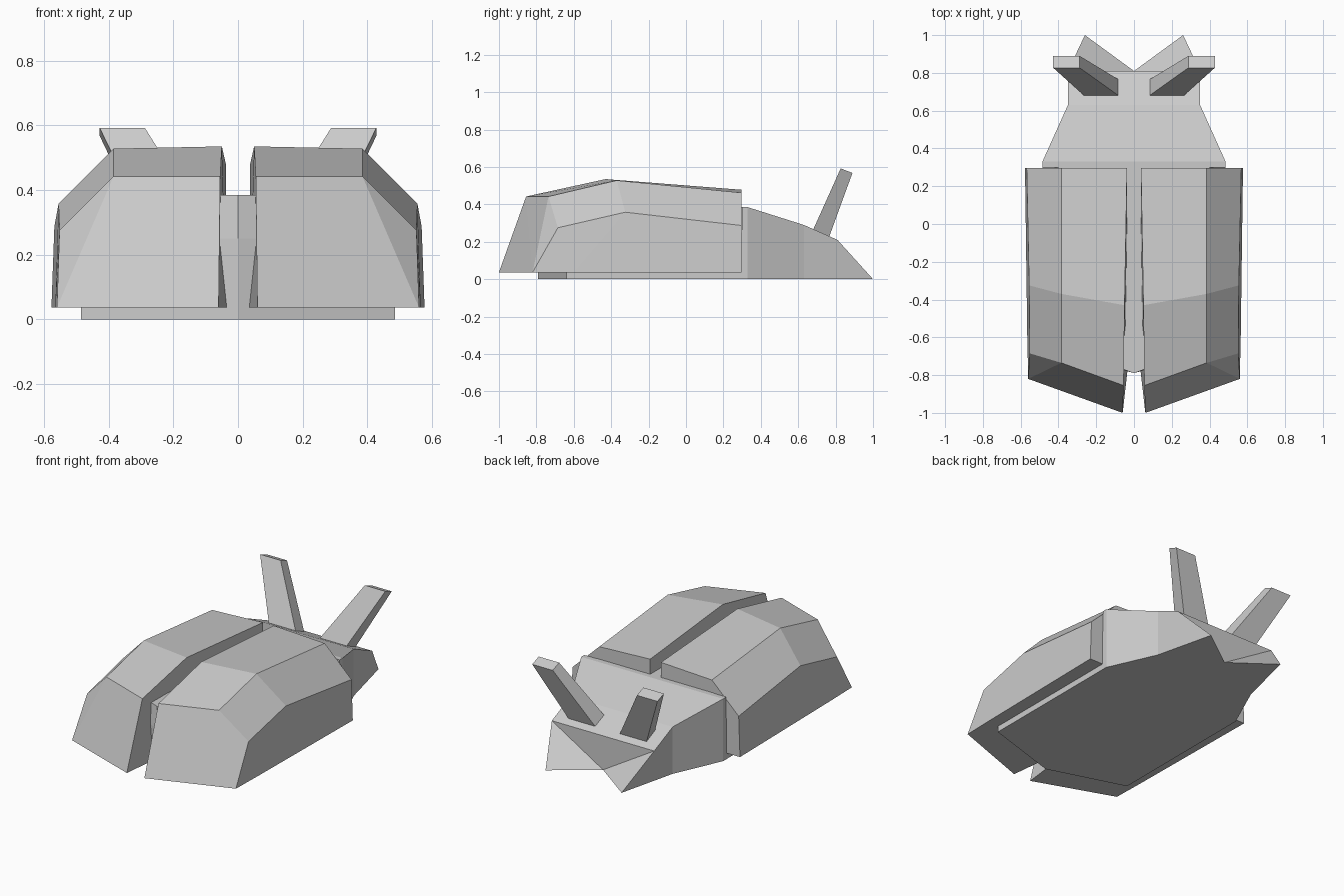
import bpy
import bmesh

cube = bpy.data.objects.get("Cube")
if cube:
    bpy.data.objects.remove(cube, do_unlink=True)

grey = bpy.data.materials.new("light grey")
grey.use_nodes = True
grey.diffuse_color = (0.6, 0.6, 0.6, 1)
grey.node_tree.nodes["Principled BSDF"].inputs["Base Color"].default_value = grey.diffuse_color


def loft(name, rings, mirror=False):
    """Skin matching rings of points and close both ends with a fan."""
    bm = bmesh.new()
    loops = [[bm.verts.new(p) for p in ring] for ring in rings]
    n = len(loops[0])
    for a, b in zip(loops, loops[1:]):
        for i in range(n):
            j = (i + 1) % n
            bm.faces.new((a[i], a[j], b[j], b[i]))
    for end in (loops[0], loops[-1]):
        for i in range(n - 2):
            bm.faces.new((end[-1], end[i], end[i + 1]))
    bmesh.ops.recalc_face_normals(bm, faces=bm.faces)
    mesh = bpy.data.meshes.new(name)
    bm.to_mesh(mesh)
    bm.free()
    mesh.materials.append(grey)
    obj = bpy.data.objects.new(name, mesh)
    bpy.context.collection.objects.link(obj)
    if mirror:
        obj.modifiers.new("Mirror", 'MIRROR').use_mirror_merge = False
    return obj


# Core block under the shells, pointed at the front
def core_ring(z, w):
    return [(w, -.64, z), (w, .3, z), (-w, .3, z), (-w, -.64, z), (0, -.79, z)]


loft("body_core", [core_ring(0, .485), core_ring(.25, .485), core_ring(.385, .4)])


# Tapering rear body ending in two points around a notch
def rear_ring(y, w, z, tip_w, tip_y):
    return [(-tip_w, tip_y, 0), (-w, y, z), (w, y, z), (tip_w, tip_y, 0), (0, y, 0)]


loft("rear_body", [
    rear_ring(.3, .485, .385, .485, .3),
    rear_ring(.33, .485, .385, .485, .33),
    rear_ring(.63, .35, .29, .35, .63),
    rear_ring(.81, .35, .21, .26, 1),
])

# Faceted shell: inner bottom, inner top, ridge, shoulder, outer bottom
base = .037
loft("shell", [
    [(.06, -1, base), (.055, -.855, .442), (.385, -.735, .442),
     (.552, -.685, .275), (.56, -.82, base)],
    [(.035, -.78, base), (.05, -.43, .535), (.385, -.37, .528),
     (.555, -.325, .358), (.565, -.6, base)],
    [(.035, .297, base), (.037, .297, .478), (.385, .297, .462),
     (.568, .297, .287), (.577, .297, base)],
], mirror=True)

# Slanted horns on the rear body
loft("horn", [
    [(.082, .68, .265), (.265, .68, .265), (.265, .765, .225), (.082, .765, .225)],
    [(.288, .827, .592), (.428, .827, .592), (.428, .89, .568), (.288, .89, .568)],
], mirror=True)
